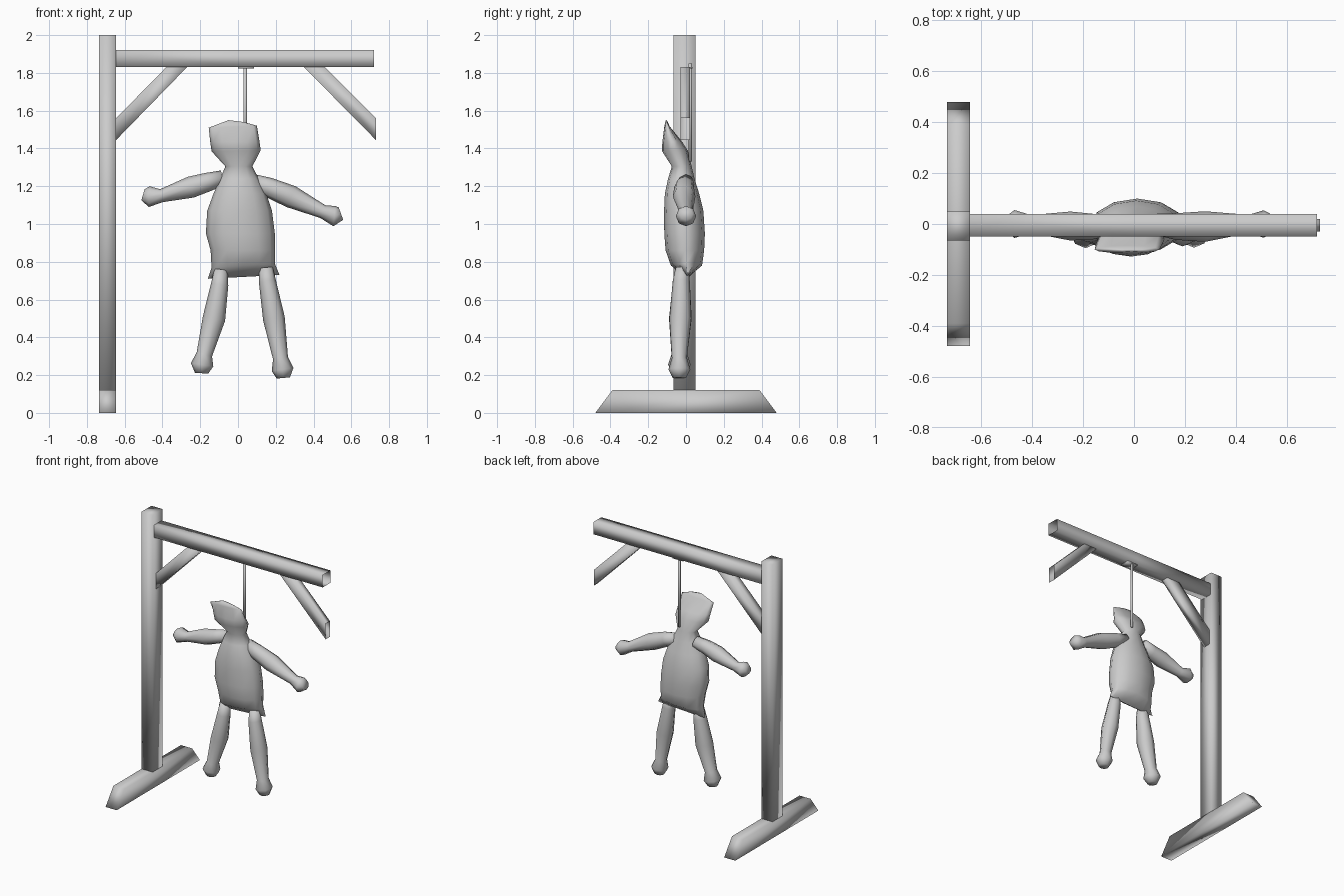
import bpy, bmesh, math
from mathutils import Vector

grey = bpy.data.materials.new("plain grey")
grey.diffuse_color = (0.6, 0.6, 0.6, 1)


def finish(name, bm):
    bmesh.ops.recalc_face_normals(bm, faces=bm.faces)
    mesh = bpy.data.meshes.new(name)
    bm.to_mesh(mesh)
    bm.free()
    mesh.materials.append(grey)
    mesh.shade_smooth()
    obj = bpy.data.objects.new(name, mesh)
    bpy.context.collection.objects.link(obj)
    return obj


def loft(name, rings, cap_start=True, cap_end=True):
    """Skin a list of equal-length point rings."""
    bm = bmesh.new()
    vr = [[bm.verts.new(p) for p in ring] for ring in rings]
    n = len(vr[0])
    for a, b in zip(vr, vr[1:]):
        for i in range(n):
            j = (i + 1) % n
            bm.faces.new((a[i], a[j], b[j], b[i]))
    if cap_start:
        bm.faces.new(vr[0])
    if cap_end:
        bm.faces.new(vr[-1])
    return finish(name, bm)


def rect_x(x, y0, y1, z0, z1):
    return [(x, y0, z0), (x, y1, z0), (x, y1, z1), (x, y0, z1)]


def rect_z(z, x0, x1, y0, y1):
    return [(x0, y0, z), (x1, y0, z), (x1, y1, z), (x0, y1, z)]


def limb(name, pts, n=8):
    """Tube through (x, y, z, radius) stations."""
    rings = []
    for i, p in enumerate(pts):
        a, b = pts[max(i - 1, 0)], pts[min(i + 1, len(pts) - 1)]
        d = Vector(b[:3]) - Vector(a[:3])
        side = Vector((0, 1, 0))
        up = d.cross(side).normalized()
        ring = []
        for k in range(n):
            t = 2 * math.pi * k / n
            ring.append(Vector(p[:3]) + p[3] * (up * math.cos(t) + side * math.sin(t)))
        rings.append(ring)
    return loft(name, rings)


# Wooden frame: foot, post and crossbeam with an open outer end
loft("base_foot", [rect_z(0, -0.735, -0.645, -0.48, 0.48),
                   rect_z(0.12, -0.735, -0.645, -0.39, 0.39)])
loft("post", [rect_z(0.12, -0.735, -0.645, -0.065, 0.05),
              rect_z(2.0, -0.735, -0.645, -0.065, 0.05)])
loft("crossbeam", [rect_x(x, -0.05, 0.04, 1.83, 1.92) for x in (-0.645, 0.0, 0.72)],
     cap_end=False)

# Diagonal braces, mitred against the post and the beam
for name, (low, high), y0, y1, end in (
        ("inner_brace", (-0.645, (-0.38, -0.27)), -0.025, 0.03, True),
        ("outer_brace", (0.73, (0.46, 0.35)), -0.03, 0.02, False)):
    loft(name, [rect_z(1.83, high[0], high[1], y0, y1),
                [(low, y0, 1.56), (low, y0, 1.445), (low, y1, 1.445), (low, y1, 1.56)]],
         cap_end=end)

# Rope and the thin band under the beam
limb("rope", [(0.038, 0.022, 1.85, 0.01), (0.038, 0.022, 1.33, 0.01)], 6)
loft("rope_band", [rect_z(1.822, 0.0, 0.085, -0.03, 0.035),
                   rect_z(1.831, 0.0, 0.085, -0.03, 0.035)])

# Sack body and head: (z left, z right, x left, x right, y front, y back)
sections = [
    (0.71, 0.73, -0.16, 0.22, 0.0, 0.012),
    (0.77, 0.79, -0.14, 0.195, -0.08, 0.085),
    (0.86, 0.86, -0.145, 0.197, -0.108, 0.096),
    (0.95, 0.95, -0.17, 0.195, -0.115, 0.10),
    (1.07, 1.07, -0.163, 0.18, -0.116, 0.092),
    (1.16, 1.16, -0.13, 0.15, -0.112, 0.07),
    (1.24, 1.24, -0.095, 0.11, -0.095, 0.045),
    (1.305, 1.305, -0.067, 0.076, -0.075, 0.03),
    (1.385, 1.39, -0.14, 0.12, -0.128, 0.01),
    (1.435, 1.435, -0.147, 0.114, -0.125, -0.02),
    (1.51, 1.52, -0.155, 0.10, -0.115, -0.085),
    (1.55, 1.54, -0.05, 0.03, -0.108, -0.10),
]
N = 12
body = []
for zl, zr, xl, xr, yf, yb in sections:
    ring = []
    for k in range(N):
        t = 2 * math.pi * k / N
        u, v = math.cos(t), math.sin(t)
        ring.append(((xl + xr) / 2 + (xr - xl) / 2 * u,
                     (yf + yb) / 2 + (yb - yf) / 2 * v,
                     (zl + zr) / 2 + (zr - zl) / 2 * u))
    body.append(ring)
loft("sack_body_and_head", body)

# Stuffed arms with knotted hands
limb("right_side_arm", [(0.08, 0, 1.225, 0.04), (0.16, -0.01, 1.195, 0.052),
                        (0.28, -0.01, 1.145, 0.06), (0.45, 0, 1.065, 0.036),
                        (0.51, 0, 1.042, 0.054), (0.545, 0, 1.055, 0.035)])
limb("left_side_arm", [(-0.08, 0, 1.245, 0.04), (-0.16, -0.01, 1.222, 0.05),
                       (-0.25, -0.008, 1.195, 0.057), (-0.405, 0, 1.15, 0.035),
                       (-0.47, 0, 1.145, 0.055), (-0.503, 0, 1.155, 0.03)])

# Stuffed legs with knotted feet
limb("left_side_leg", [(-0.09, -0.02, 0.76, 0.035), (-0.097, -0.025, 0.68, 0.046),
                       (-0.127, -0.03, 0.5, 0.06), (-0.178, -0.035, 0.31, 0.042),
                       (-0.19, -0.035, 0.255, 0.06), (-0.193, -0.035, 0.21, 0.035)])
limb("right_side_leg", [(0.148, -0.02, 0.77, 0.035), (0.155, -0.025, 0.70, 0.045),
                        (0.19, -0.03, 0.5, 0.058), (0.225, -0.035, 0.29, 0.04),
                        (0.236, -0.035, 0.23, 0.058), (0.24, -0.035, 0.185, 0.035)])
